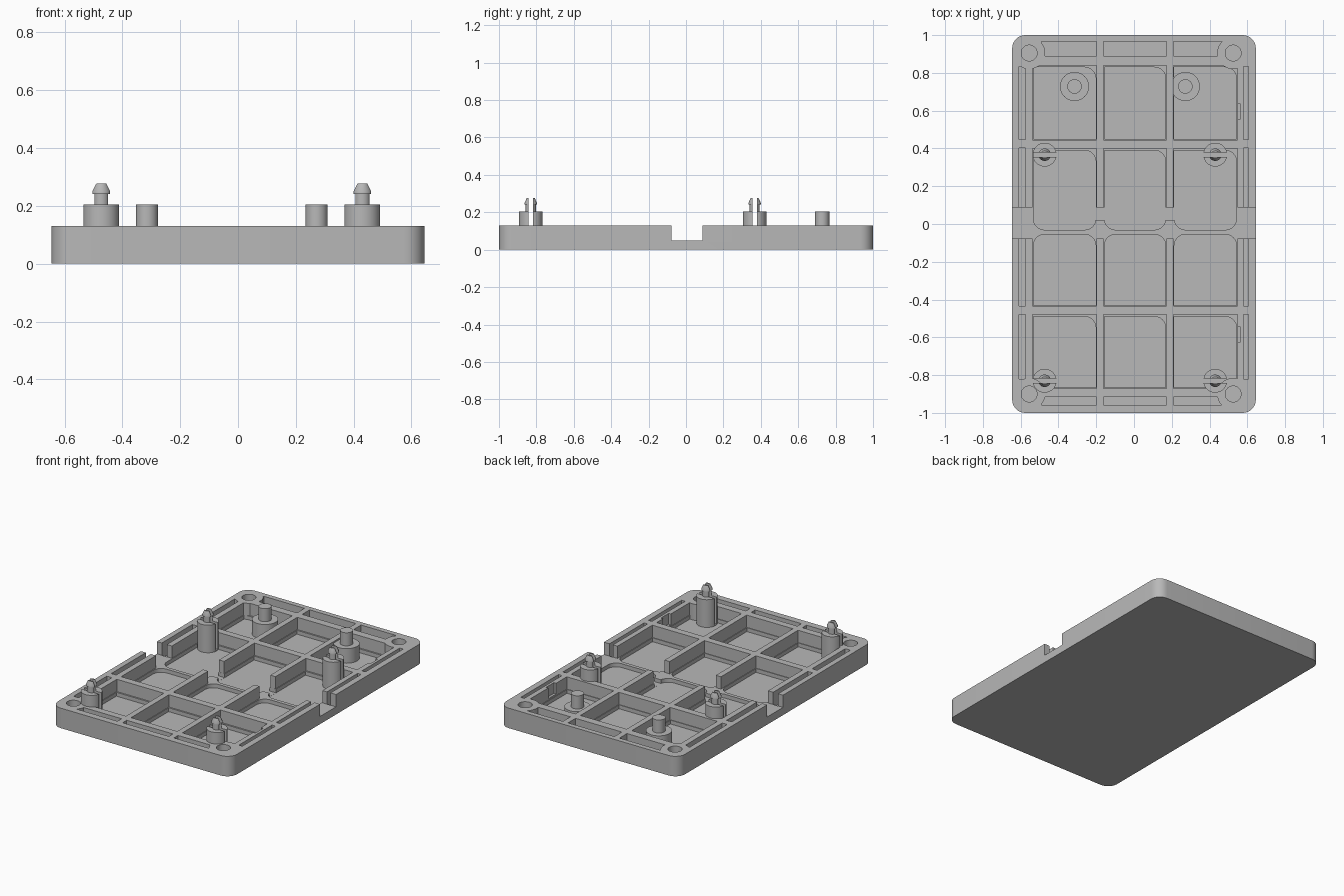
import bpy
import bmesh
from math import cos, sin, pi

cube = bpy.data.objects.get("Cube")
if cube:
    bpy.data.objects.remove(cube, do_unlink=True)

grey = bpy.data.materials.new("light grey plastic")
grey.use_nodes = True
grey.diffuse_color = (0.48, 0.48, 0.48, 1)
grey.node_tree.nodes["Principled BSDF"].inputs["Base Color"].default_value = (0.48, 0.48, 0.48, 1)

TOP, LEDGE, FLOOR = 0.13, 0.05, 0.025
ABOVE = 0.4


def new_object(name, bm):
    bmesh.ops.recalc_face_normals(bm, faces=bm.faces)
    mesh = bpy.data.meshes.new(name)
    bm.to_mesh(mesh)
    bm.free()
    mesh.materials.append(grey)
    obj = bpy.data.objects.new(name, mesh)
    bpy.context.collection.objects.link(obj)
    return obj


def block(name, x0, x1, y0, y1, z0, z1, radii=(0, 0, 0, 0)):
    """Upright prism; radii run front left, front right, back right, back left."""
    corners = [(x0, y0, 1, 1), (x1, y0, -1, 1), (x1, y1, -1, -1), (x0, y1, 1, -1)]
    points = []
    for i, ((x, y, sx, sy), r) in enumerate(zip(corners, radii)):
        if r == 0:
            points.append((x, y))
            continue
        for k in range(9):
            a = pi + i * pi / 2 + k * pi / 16
            points.append((x + sx * r + r * cos(a), y + sy * r + r * sin(a)))
    bm = bmesh.new()
    face = bm.faces.new([bm.verts.new((x, y, z0)) for x, y in points])
    ext = bmesh.ops.extrude_face_region(bm, geom=[face])
    for v in ext["geom"]:
        if isinstance(v, bmesh.types.BMVert):
            v.co.z = z1
    return new_object(name, bm)


def turned(name, x, y, profile, sides=32):
    """Closed solid of revolution from (radius, height) pairs."""
    bm = bmesh.new()
    rings = [[bm.verts.new((x + r * cos(2 * pi * k / sides), y + r * sin(2 * pi * k / sides), z))
              for k in range(sides)] for r, z in profile]
    for low, high in zip(rings, rings[1:]):
        for k in range(sides):
            n = (k + 1) % sides
            bm.faces.new((low[k], low[n], high[n], high[k]))
    bm.faces.new(rings[0])
    bm.faces.new(rings[-1])
    return new_object(name, bm)


def combine(target, tool, operation="DIFFERENCE"):
    mod = target.modifiers.new("cut", "BOOLEAN")
    mod.operation = operation
    mod.solver = "EXACT"
    mod.object = tool
    bpy.context.view_layer.objects.active = target
    bpy.ops.object.modifier_apply(modifier=mod.name)
    bpy.data.objects.remove(tool, do_unlink=True)


def smooth(obj):
    bpy.ops.object.select_all(action="DESELECT")
    obj.select_set(True)
    bpy.context.view_layer.objects.active = obj
    bpy.ops.object.shade_smooth_by_angle(angle=0.6)


# Base plate
plate = block("base_plate", -0.645, 0.645, -1, 1, 0, TOP, (0.07,) * 4)


def cut(*box, radii=(0, 0, 0, 0)):
    combine(plate, block("cutter", *box, ABOVE, radii=radii))


# Grid of pockets with a rounded recess in each floor
columns = [(-0.537, -0.198), (-0.161, 0.172), (0.209, 0.547)]
r = 0.06
rows = [(0.445, 0.84, (0, 0, r, 0)), (-0.035, 0.40, (r, r, r, 0)),
        (-0.435, -0.045, (0, 0, r, r)), (-0.87, -0.48, (0, 0, r, 0))]
for y0, y1, radii in rows:
    for x0, x1 in columns:
        cut(x0, x1, y0, y1, LEDGE)
        cut(x0 + 0.004, x1 - 0.004, y0 + 0.004, y1 - 0.01, FLOOR, radii=radii)

# Channel across the middle, open at both sides
cut(-0.8, 0.8, -0.077, 0.087, LEDGE)
cut(-0.5, 0.5, 0.02, 0.0865, FLOOR + 0.0005)

# Narrow slots along the long walls
for x0, x1 in [(-0.61, -0.574), (0.58, 0.605)]:
    for y0, y1 in [(0.447, 0.835), (0.0865, 0.402), (-0.433, -0.0765), (-0.82, -0.478)]:
        cut(x0, x1, y0, y1, 0.03)

# Slots along the short walls
for x0, x1 in [(-0.49, -0.198), (-0.161, 0.172), (0.209, 0.47)]:
    cut(x0, x1, 0.89, 0.967, 0.03)
    cut(x0, x1, -0.957, -0.915, 0.03)

# Small notches in one side wall
for y in (0.595, -0.585):
    cut(0.54, 0.563, y - 0.04, y + 0.04, 0.06)

# Corner screw bosses with blind holes
holes = [(x, y) for x in (-0.555, 0.525) for y in (0.905, -0.9)]
for x, y in holes:
    combine(plate, turned("boss", x, y, [(0.085, 0.01), (0.085, TOP)]), "UNION")
for x, y in holes:
    combine(plate, turned("drill", x, y, [(0.042, 0.03), (0.042, ABOVE)]))
smooth(plate)

# Snap standoffs: collar, neck and barbed tip, split by a slot
for side, x in (("right", -0.473), ("left", 0.43)):
    for end, y in (("back", 0.367), ("front", -0.83)):
        post = turned(f"snap_standoff_{end}_{side}", x, y,
                      [(0.063, 0.015), (0.063, 0.205), (0.027, 0.205), (0.027, 0.242),
                       (0.033, 0.242), (0.033, 0.25), (0.021, 0.277)])
        combine(post, block("slot", x - 0.075, x + 0.075, y - 0.012, y + 0.012, FLOOR + 0.005, ABOVE))
        smooth(post)

# Locating pins on wide bases
for side, x in (("right", -0.315), ("left", 0.272)):
    smooth(turned(f"locating_pin_{side}", x, 0.728,
                  [(0.077, 0.015), (0.077, 0.12), (0.038, 0.12), (0.038, 0.205)]))
